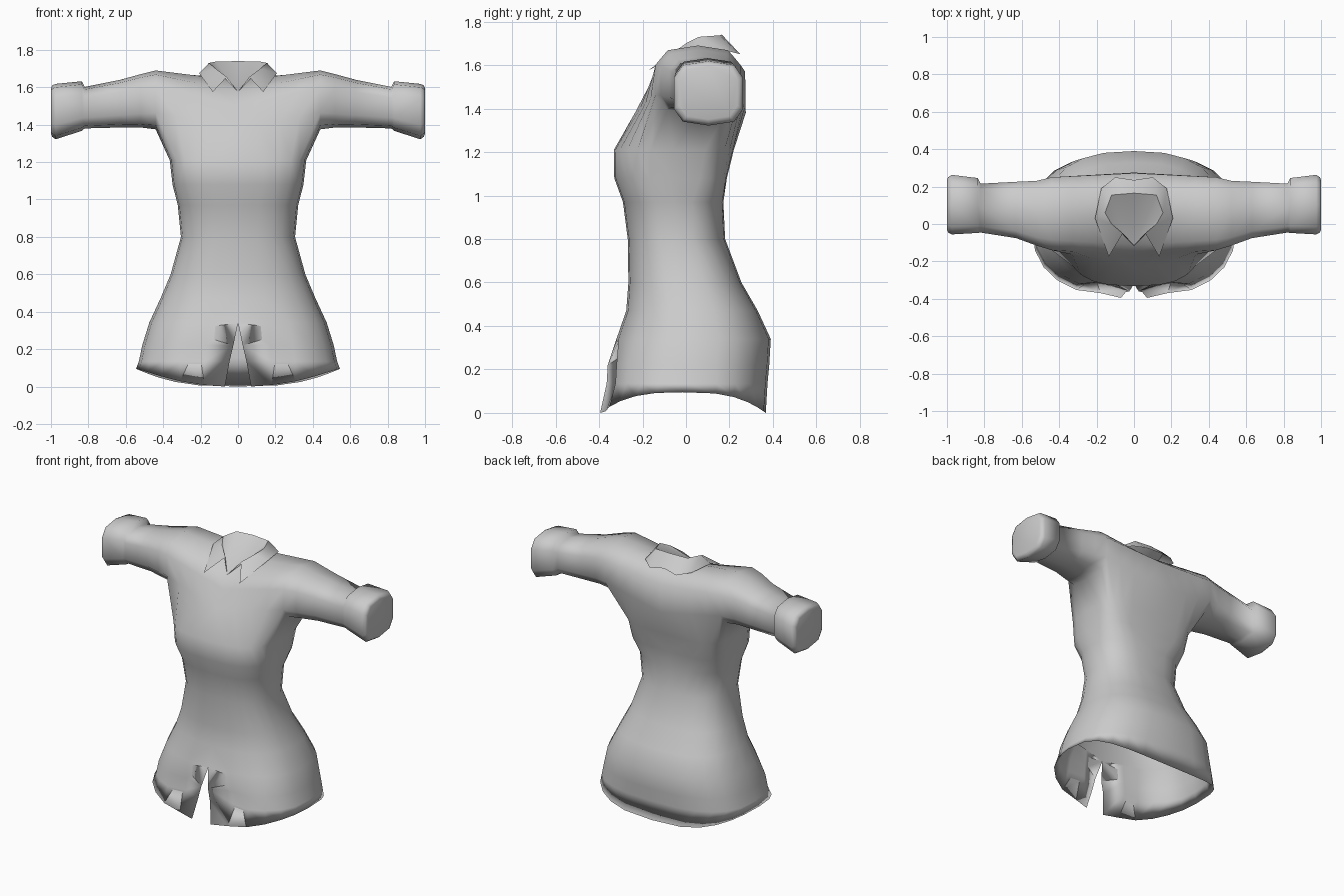
import bpy, bmesh, math
from mathutils import Vector

cube = bpy.data.objects.get("Cube")
if cube:
    bpy.data.objects.remove(cube, do_unlink=True)

cloth = bpy.data.materials.new("grey_cloth")
cloth.use_nodes = True
cloth.diffuse_color = (0.6, 0.6, 0.6, 1)
bsdf = next(n for n in cloth.node_tree.nodes if n.type == 'BSDF_PRINCIPLED')
bsdf.inputs["Base Color"].default_value = (0.6, 0.6, 0.6, 1)
bsdf.inputs["Roughness"].default_value = 0.8


def spow(v, p):
    return math.copysign(abs(v) ** p, v)


def bridge(bm, a, b, closed=False):
    """Faces between two rows of vertices, which may share end vertices."""
    n = len(a)
    for i in range(n if closed else n - 1):
        j = (i + 1) % n
        bm.faces.new(dict.fromkeys((a[i], a[j], b[j], b[i])))


def finish(bm, name, angle):
    """Turn one half into a mirrored, smooth shaded object."""
    bmesh.ops.recalc_face_normals(bm, faces=bm.faces)
    mesh = bpy.data.meshes.new(name)
    bm.to_mesh(mesh)
    bm.free()
    mesh.materials.append(cloth)
    ob = bpy.data.objects.new(name, mesh)
    bpy.context.collection.objects.link(ob)
    bpy.ops.object.select_all(action='DESELECT')
    ob.select_set(True)
    bpy.context.view_layer.objects.active = ob
    bpy.ops.object.shade_smooth_by_angle(angle=math.radians(angle))
    mod = ob.modifiers.new("Mirror", 'MIRROR')
    mod.merge_threshold = 0.001


def sleeve_loop(x, y0, y1, z0, z1, p=0.7):
    """Ten points round a sleeve: lower front, over the top, to the underside."""
    pts = []
    for k in range(10):
        a = math.radians(198 - 36 * k)
        pts.append(Vector((x, (y0 + y1) / 2 + (y1 - y0) / 2 * spow(math.cos(a), p) / 0.965,
                           (z0 + z1) / 2 + (z1 - z0) / 2 * spow(math.sin(a), p))))
    return pts


bm = bmesh.new()


def row(pts):
    return [bm.verts.new(p) for p in pts]


# Yoke: arches from the neck centre out to the shoulder seam
seam = sleeve_loop(0.44, -0.14, 0.25, 1.375, 1.69)
centre = [(-0.235, 1.38), (-0.165, 1.5), (-0.11, 1.575), (0.03, 1.635),
          (0.15, 1.66), (0.272, 1.57), (0.275, 1.38)]
cols = []
for i in range(4):
    cols.append(row([Vector((0, *c)).lerp(s, i / 4) for c, s in zip(centre, seam)]))
seam_v = row(seam)
cols.append(seam_v[:7])
for a, b in zip(cols, cols[1:]):
    bridge(bm, a, b)

# Sleeve with flared cuff and closed end
prev = seam_v
for s in [(0.52, -0.115, 0.23, 1.385, 1.67), (0.63, -0.075, 0.225, 1.385, 1.64),
          (0.82, -0.045, 0.215, 1.38, 1.602), (0.835, -0.047, 0.245, 1.367, 1.632),
          (0.975, -0.055, 0.262, 1.322, 1.618), (0.993, -0.045, 0.25, 1.335, 1.61),
          (1.0, -0.03, 0.235, 1.35, 1.595)]:
    cur = row(sleeve_loop(*s, p=0.62))
    bridge(bm, prev, cur, True)
    prev = cur
bm.faces.new(prev)

# Body: half rings from the armpits to the hem
# height, half width, front, back, front and back squareness, slit half width, pleat depth
rings = [(1.21, 0.365, -0.332, 0.22, 0.72, 0.48, 0, 0),
         (1.08, 0.35, -0.33, 0.188, 0.72, 0.48, 0, 0),
         (0.97, 0.322, -0.29, 0.172, 0.78, 0.72, 0, 0),
         (0.80, 0.305, -0.268, 0.18, 0.8, 0.8, 0, 0),
         (0.60, 0.36, -0.265, 0.255, 0.82, 0.8, 0, 0),
         (0.47, 0.415, -0.275, 0.33, 0.82, 0.8, 0, 0),
         (0.34, 0.475, -0.32, 0.39, 0.8, 0.8, 0, 0),
         (0.22, 0.512, -0.36, 0.383, 0.8, 0.78, 0.025, 0.04),
         (0.135, 0.53, -0.365, 0.375, 0.8, 0.74, 0.045, 0.045),
         (0.0, 0.545, -0.395, 0.367, 0.82, 0.7, 0.07, 0.015)]
prev = [c[0] for c in cols] + [seam_v[9], seam_v[8], seam_v[7]] + [c[6] for c in reversed(cols)]
skirt = []
for z, w, yf, yb, pf, pb, slit, pleat in rings:
    pts = []
    for i in range(13):
        a = math.pi * i / 12
        p = pf if i < 6 else pb
        x = w * spow(math.sin(a), p) if 0 < i < 12 else 0
        c = spow(math.cos(a), p)
        y = (yf + yb) / 2 - (yb - yf) / 2 * c
        if i == 0:
            x = slit
        if i == 1:
            y += pleat
        # the hem dips at the front and back
        h = z if z > 0 else 0.095 - 0.095 * abs(c) ** 3
        pts.append((x, y, h))
    cur = row(pts)
    bridge(bm, prev, cur)
    skirt.append(cur)
    prev = cur

# Lining: the hem turns up just inside the skirt and joins it along the slit
for k, ring in enumerate(skirt[-2:-5:-1]):
    lining = [ring[0]] + row([(v.co.x * 0.96, v.co.y * 0.955, v.co.z + 0.02) for v in ring[1:]])
    bridge(bm, prev, lining)
    prev = lining
finish(bm, "shirt_body", 180)

# Collar: sloping neck panel, top fold and turned-down flap with a front point
bm = bmesh.new()
fold = row([(0, 0.165, 1.74), (0.12, 0.155, 1.737), (0.155, 0.06, 1.73),
            (0.12, 0.0, 1.70), (0.06, -0.05, 1.655)])
flap = row([(0, 0.235, 1.665), (0.1, 0.25, 1.65), (0.175, 0.19, 1.665),
            (0.208, 0.03, 1.675), (0.135, -0.175, 1.575)])
bridge(bm, fold, flap)
throat = bm.verts.new((0, -0.115, 1.575))
bridge(bm, fold, [throat] * len(fold))
finish(bm, "collar", 60)
